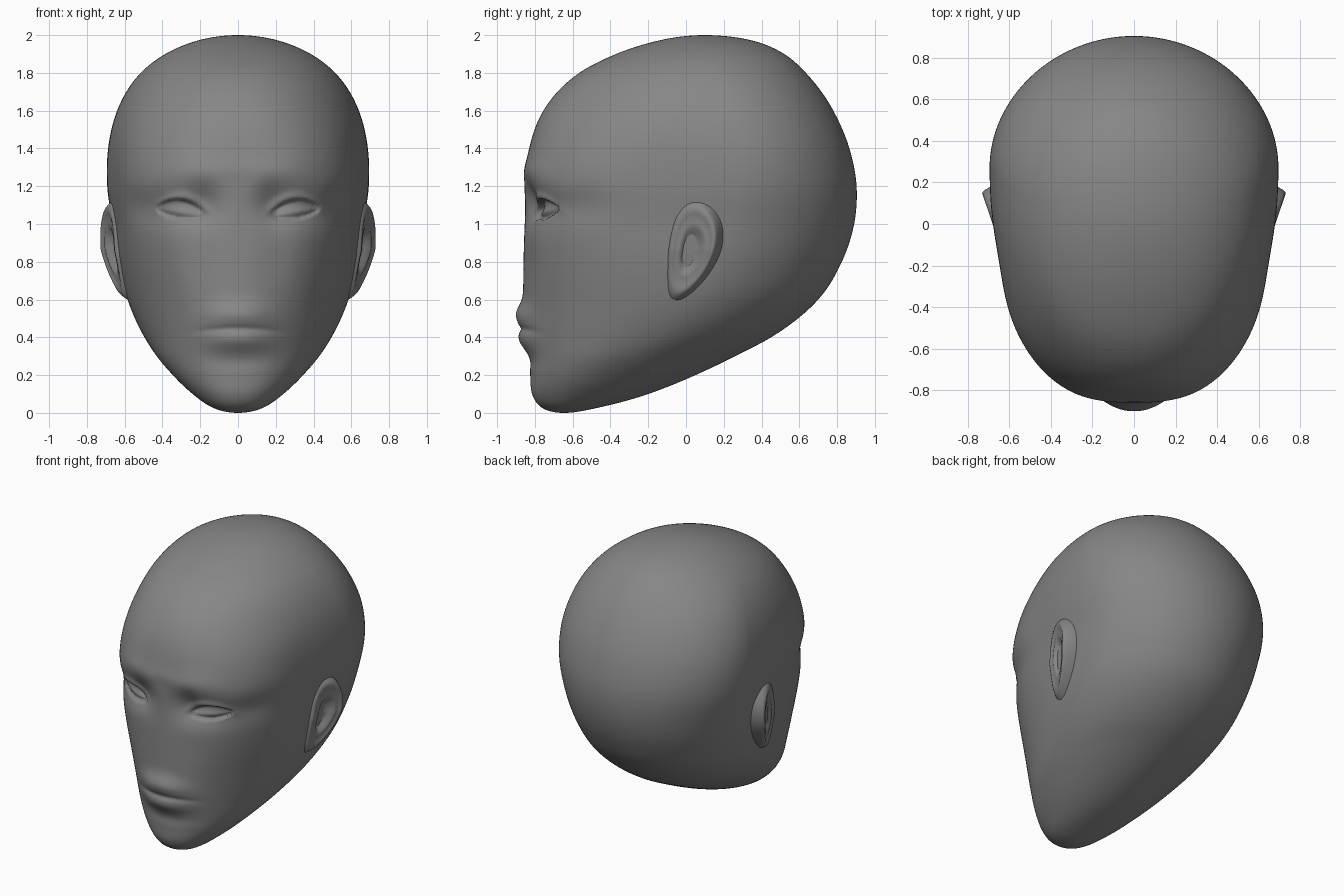
import bpy, bmesh, math

if "Cube" in bpy.data.objects:
    bpy.data.objects.remove(bpy.data.objects["Cube"])

# Head outline by height: z, front y, back y, half width, y of widest point, front squareness
PROFILE = [
    (0.00, -0.65, -0.65, 0.00, -0.65, 2.1), (0.02, -0.75, -0.50, 0.115, -0.63, 2.1),
    (0.10, -0.815, -0.20, 0.24, -0.53, 2.1), (0.20, -0.825, 0.05, 0.345, -0.42, 2.1),
    (0.30, -0.83, 0.26, 0.43, -0.30, 2.05), (0.40, -0.84, 0.45, 0.495, -0.16, 2.05),
    (0.60, -0.86, 0.70, 0.585, 0.03, 2.1), (0.80, -0.86, 0.825, 0.635, 0.14, 2.3),
    (1.00, -0.855, 0.89, 0.665, 0.22, 2.5), (1.20, -0.85, 0.903, 0.693, 0.26, 2.6),
    (1.40, -0.83, 0.865, 0.688, 0.26, 2.45), (1.60, -0.755, 0.78, 0.64, 0.21, 2.2),
    (1.80, -0.565, 0.635, 0.515, 0.14, 2.08), (1.90, -0.37, 0.52, 0.385, 0.11, 2.05),
    (1.96, -0.19, 0.39, 0.25, 0.10, 2.0), (2.00, 0.10, 0.10, 0.00, 0.10, 2.0)]
TS = [math.acos(1 - p[0]) for p in PROFILE]


def sample(t, col):
    """Smooth interpolation of a profile column."""
    v = [p[col] for p in PROFILE]
    n = len(v)
    h = [b - a for a, b in zip(TS, TS[1:])]
    d = [(v[i + 1] - v[i]) / h[i] for i in range(n - 1)]

    def slope(i):
        if i == 0 or i == n - 1:
            return d[0] if i == 0 else d[-1]
        return (d[i - 1] * h[i] + d[i] * h[i - 1]) / (h[i] + h[i - 1])
    i = 0
    while i < n - 2 and t > TS[i + 1]:
        i += 1
    s = (t - TS[i]) / h[i]
    return (v[i] * (1 + 2 * s) * (1 - s) ** 2 + slope(i) * h[i] * s * (1 - s) ** 2
            + v[i + 1] * s * s * (3 - 2 * s) + slope(i + 1) * h[i] * s * s * (s - 1))


def bump(x, z, cx, cz, sx, sz):
    return math.exp(-((x - cx) / sx) ** 2 - ((z - cz) / sz) ** 2)


def face_relief(x, z):
    """Outward push of the face: lips, chin, sockets, lids, brow."""
    x = abs(x)
    lip = math.exp(-(x / 0.18) ** 2.4)
    up = lip * 0.046 * math.exp(-((z - 0.515 + 0.5 * x * x) / 0.07) ** 2)
    low = lip * 0.044 * math.exp(-((z - 0.39) / 0.065) ** 2)
    line = -0.010 * math.exp(-(x / 0.21) ** 4 - ((z - 0.445 + 0.3 * x * x) / 0.018) ** 2)
    under = -0.005 * bump(x, z, 0, 0.27, 0.16, 0.04)
    socket = -0.038 * bump(x, z, 0.29, 1.08, 0.17, 0.10)
    corner = -0.032 * bump(x, z, 0.18, 1.11, 0.08, 0.10)
    nose_side = -0.010 * bump(x, z, 0.2, 0.85, 0.09, 0.2)
    arch = 1.28 - 1.2 * (x - 0.26) ** 2
    brow = 0.016 * math.exp(-((x - 0.24) / 0.2) ** 2 - ((z - arch) / 0.075) ** 2)
    ridge = 0.010 * bump(x, z, 0, 1.29, 0.15, 0.06)
    # almond opening with a rounded eyeball
    u = (x - 0.31) / 0.15
    eye = 0
    if abs(u) < 1:
        mid = 1.062 + 0.02 * u
        half = (0.075 if z > mid else 0.042) * (1 - u * u)
        k = 1 - abs(z - mid) / max(half, 1e-4)
        if k > 0:
            s = min(1, k / 0.2)
            eye = -0.032 * s * s * (3 - 2 * s) * min(1, (1 - u * u) * 2) + 0.03 * k * (1 - u * u)
    lid = 0.014 * math.exp(-(u / 0.95) ** 4 - ((z - 1.142 + 0.065 * u * u) / 0.025) ** 2)
    return up + low + line + under + socket + corner + nose_side + brow + ridge + eye + lid


# Dark grey skin
GREY = bpy.data.materials.new("dark_grey")
GREY.diffuse_color = (0.24, 0.24, 0.24, 1)
GREY.use_nodes = True
GREY.node_tree.nodes["Principled BSDF"].inputs["Base Color"].default_value = GREY.diffuse_color


def skin(name, rings, cap_start, cap_end):
    """Join closed rings of points into one smooth object."""
    bm = bmesh.new()
    loops = [[bm.verts.new(p) for p in r] for r in rings]
    n = len(loops[0])
    for a, b in zip(loops, loops[1:]):
        for i in range(n):
            j = (i + 1) % n
            bm.faces.new((a[i], a[j], b[j], b[i]))
    for cap, loop in ((cap_start, loops[0]), (cap_end, loops[-1])):
        if cap:
            c = bm.verts.new(cap)
            for i in range(n):
                bm.faces.new((loop[i], loop[(i + 1) % n], c))
    bmesh.ops.recalc_face_normals(bm, faces=bm.faces)
    me = bpy.data.meshes.new(name)
    bm.to_mesh(me)
    bm.free()
    for f in me.polygons:
        f.use_smooth = True
    me.materials.append(GREY)
    ob = bpy.data.objects.new(name, me)
    bpy.context.collection.objects.link(ob)
    return ob


# Head: stacked cross-sections, squarer at the front, round at the back
ROWS, COLS = 300, 300
rings = []
for r in range(1, ROWS):
    t = math.pi * r / ROWS
    z = 1 - math.cos(t)
    front, back, w, c, n = (sample(t, k) for k in range(1, 6))
    ring = []
    for i in range(COLS):
        a = 2 * math.pi * i / COLS
        sx, cy = math.sin(a), math.cos(a)
        e = 2 / n if cy > 0 else 1
        x = math.copysign(abs(sx) ** e, sx) * w
        if cy > 0:
            y = c - (c - front) * cy ** e
            fade = max(0, min(1, (-0.35 - y) / 0.2))
            y -= face_relief(x, z) * fade
        else:
            y = c + (back - c) * -cy
        # hollow temples, cheekbones
        x *= 1 - 0.03 * bump(y, z, -0.2, 1.2, 0.25, 0.3) - 0.04 * bump(y, z, -0.6, 1.1, 0.18, 0.1)
        ring.append((x, y, z))
    rings.append(ring)
skin("head", rings, (0, -0.65, 0), (0, 0.1, 2))

# Ears: bowl with a soft rim that blends back into the head
EAR = [(0.12, -0.042), (0.3, -0.04), (0.42, -0.028), (0.54, -0.006), (0.66, 0.0), (0.76, -0.003),
       (0.88, 0.006), (0.98, 0.010), (1.06, 0.006), (1.14, -0.008), (1.25, -0.035),
       (1.4, -0.075), (1.6, -0.14)]


def ear(name, side):
    rings = []
    for r, dx in EAR:
        ring = []
        for i in range(64):
            a = 2 * math.pi * i / 64
            v = math.sin(a) * r
            y = 0.108 * r * math.cos(a) * (1 + 0.15 * v) + 0.03 + 0.04 * v - 0.03 * v * v
            z = 0.86 + 0.22 * v
            x = 0.653 + 0.34 * (y + 0.05) + dx + 0.04 * min(v, 0)
            ring.append((side * x, y, z))
        rings.append(ring)
    skin(name, rings, (side * 0.638, 0.03, 0.86), None)


ear("ear_right", 1)
ear("ear_left", -1)
